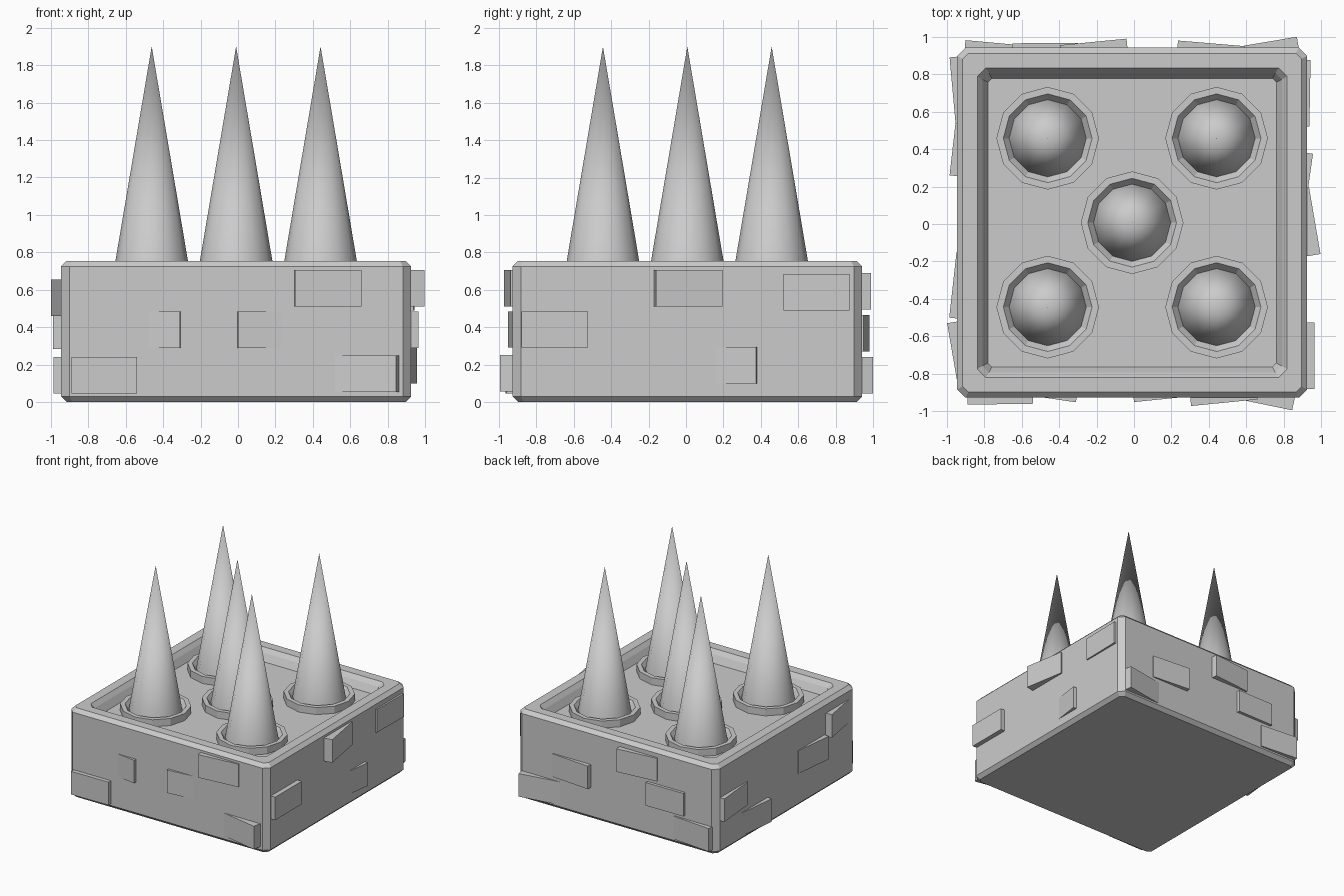
import bpy, bmesh, math
from mathutils import Vector

old = bpy.data.objects.get("Cube")
if old:
    bpy.data.objects.remove(old, do_unlink=True)

CENTRE = Vector((-0.01, 0.007, 0))

grey = bpy.data.materials.new("stone_grey")
grey.use_nodes = True
grey.diffuse_color = (0.6, 0.6, 0.6, 1)
grey.node_tree.nodes["Principled BSDF"].inputs["Base Color"].default_value = (0.6, 0.6, 0.6, 1)


def loft(name, loops):
    """Skin a stack of closed loops and cap both ends."""
    bm = bmesh.new()
    rows = [[bm.verts.new(p) for p in loop] for loop in loops]
    n = len(rows[0])
    for low, high in zip(rows, rows[1:]):
        for i in range(n):
            j = (i + 1) % n
            bm.faces.new((low[i], low[j], high[j], high[i]))
    bm.faces.new(rows[0][::-1])
    bm.faces.new(rows[-1])
    bmesh.ops.recalc_face_normals(bm, faces=bm.faces)
    mesh = bpy.data.meshes.new(name)
    bm.to_mesh(mesh)
    bm.free()
    mesh.materials.append(grey)
    obj = bpy.data.objects.new(name, mesh)
    bpy.context.collection.objects.link(obj)
    return obj


def square(half, cut, z):
    """Square loop with cut corners."""
    a, b = half, half - cut
    pts = [(a, -b), (a, b), (b, a), (-b, a), (-a, b), (-a, -b), (-b, -a), (b, -a)]
    return [CENTRE + Vector((x, y, z)) for x, y in pts]


def circle(centre, radius, z, sides=12):
    return [centre + Vector((radius * math.cos(t), radius * math.sin(t), z))
            for t in (math.tau * i / sides for i in range(sides))]


# Base block with bevelled edges and a stepped tray in the top
loft("base_block", [square(*s) for s in (
    (0.905, 0.03, 0), (0.935, 0.045, 0.03), (0.935, 0.045, 0.725), (0.905, 0.03, 0.755),
    (0.827, 0.045, 0.755), (0.8, 0.035, 0.72), (0.77, 0.02, 0.66))])

# Spikes and their collars
for i, (sx, sy) in enumerate(((0, 0), (-1, -1), (1, -1), (1, 1), (-1, 1))):
    c = CENTRE + Vector((0.451 * sx, 0.451 * sy, 0))
    loft(f"collar_{i}", [circle(c, r, z) for r, z in (
        (0.274, 0.64), (0.274, 0.72), (0.237, 0.72), (0.19, 0.66))])

    bm = bmesh.new()
    bmesh.ops.create_cone(bm, segments=12, radius1=0.213, radius2=0, depth=1.26, cap_ends=True)
    bmesh.ops.translate(bm, verts=bm.verts, vec=c + Vector((0, 0, 1.27)))
    mesh = bpy.data.meshes.new(f"spike_{i}")
    bm.to_mesh(mesh)
    bm.free()
    mesh.materials.append(grey)
    spike = bpy.data.objects.new(f"spike_{i}", mesh)
    bpy.context.collection.objects.link(spike)
    bpy.ops.object.select_all(action="DESELECT")
    spike.select_set(True)
    bpy.context.view_layer.objects.active = spike
    bpy.ops.object.shade_smooth_by_angle(angle=math.radians(50))


def brick(name, start, end, inward, z):
    """Tilted brick whose outer face runs from start to end."""
    a, b = Vector((*start, z)), Vector((*end, z))
    along = (b - a).normalized()
    normal = Vector((-along.y, along.x, 0))
    if normal.dot(Vector((*inward, 0))) < 0:
        normal = -normal
    depth = normal * 0.09
    outline = [a, b, b + depth, a + depth]
    loft(name, [outline, [p + Vector((0, 0, 0.195)) for p in outline]])


# Wall bricks: position and reach of each end, then the bottom height
walls = {
    "front": [(-0.89, 0.965, -0.54, 0.96, 0.045), (-0.67, 0.9, -0.31, 0.952, 0.29),
              (0, 0.951, 0.36, 0.915, 0.29), (0.305, 0.972, 0.66, 0.937, 0.51),
              (0.49, 0.922, 0.845, 0.995, 0.055)],
    "right": [(-0.88, 0.965, -0.525, 0.965, 0.29), (-0.16, 0.996, 0.195, 0.935, 0.51),
              (0.02, 0.905, 0.375, 0.956, 0.1), (0.52, 0.937, 0.875, 0.943, 0.49)],
    "left": [(0.89, 0.985, 0.535, 0.953, 0.285), (0.26, 0.985, 0.615, 0.945, 0.045),
             (-0.5, 0.987, -0.15, 0.948, 0.285), (-0.53, 0.998, -0.88, 0.938, 0.46)],
    "back": [(0.87, 1.0, 0.515, 0.94, 0.045), (0.235, 0.98, 0.59, 0.95, 0.27),
             (-0.04, 0.99, -0.395, 0.955, 0.495), (-0.3, 0.968, -0.65, 0.965, 0.27),
             (-0.9, 0.982, -0.55, 0.95, 0.045)],
}
for side, bricks in walls.items():
    sign = 1 if side in ("right", "back") else -1
    for i, (u0, r0, u1, r1, z) in enumerate(bricks):
        if side in ("front", "back"):
            ends, inward = ((u0, sign * r0), (u1, sign * r1)), (0, -sign)
        else:
            ends, inward = ((sign * r0, u0), (sign * r1, u1)), (-sign, 0)
        brick(f"{side}_brick_{i}", *ends, inward, z)
